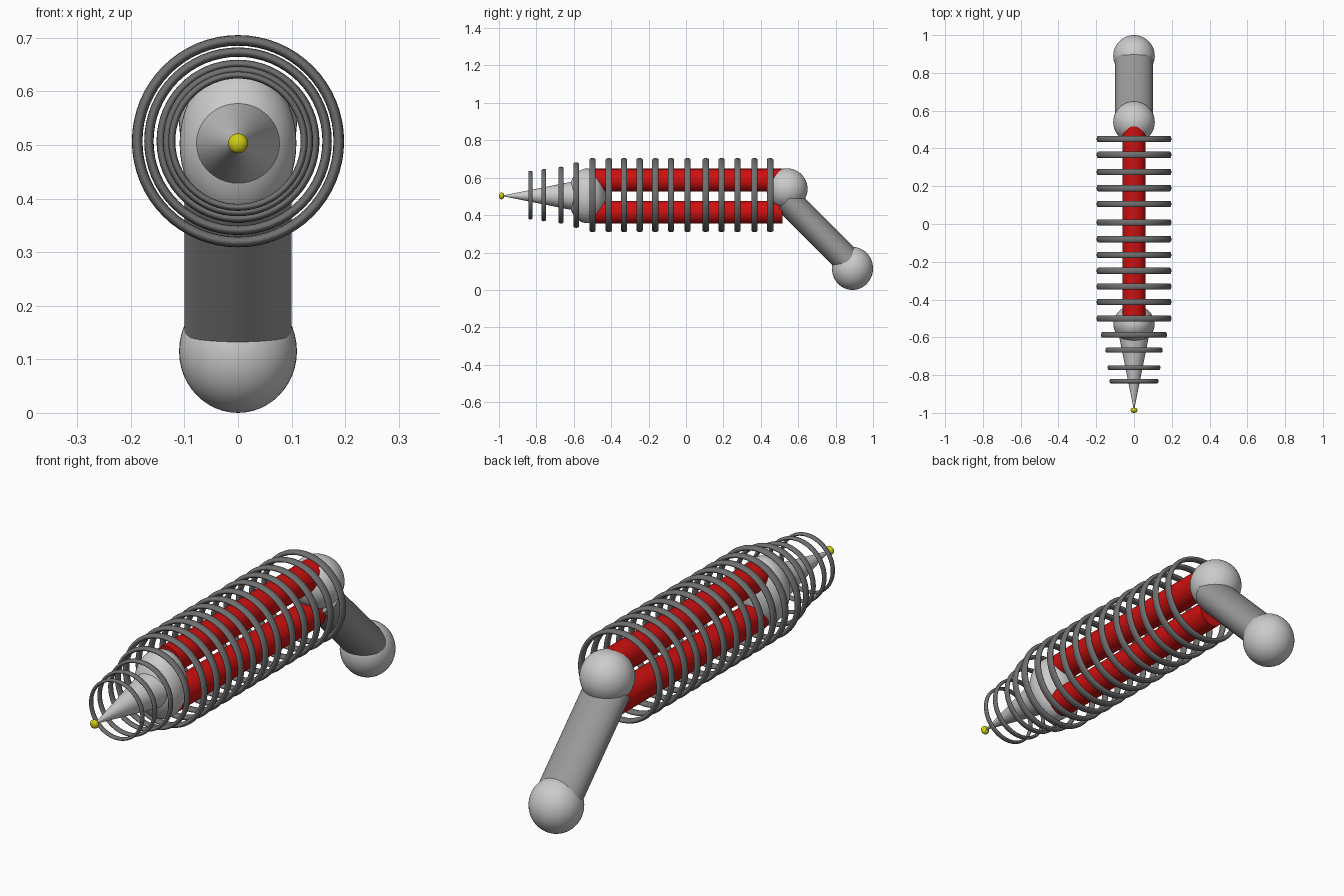
import bpy, math
from mathutils import Vector

if "Cube" in bpy.data.objects:
    bpy.data.objects.remove(bpy.data.objects["Cube"])


def material(name, rgb):
    m = bpy.data.materials.new(name)
    m.diffuse_color = (*rgb, 1)
    m.use_nodes = True
    m.node_tree.nodes["Principled BSDF"].inputs["Base Color"].default_value = m.diffuse_color
    return m


LIGHT = material("light_grey", (0.60, 0.60, 0.60))
MID = material("mid_grey", (0.32, 0.32, 0.32))
DARK = material("dark_grey", (0.16, 0.16, 0.16))
RED = material("red", (0.62, 0.005, 0.005))
YELLOW = material("yellow", (0.62, 0.60, 0.005))


def finish(name, mat, scale=(1, 1, 1)):
    ob = bpy.context.object
    ob.name = name
    ob.scale = scale
    ob.data.materials.append(mat)
    bpy.ops.object.shade_smooth_by_angle(angle=math.radians(40))
    return ob


def ball(name, loc, radii, mat):
    bpy.ops.mesh.primitive_uv_sphere_add(segments=48, ring_count=24, location=loc)
    finish(name, mat, radii)


def rod(name, a, b, r1, r2, mat, flat=1.0):
    # tapered rod from a to b in the x = const plane; flat squashes it across x
    a, b = Vector(a), Vector(b)
    d = b - a
    tilt = math.atan2(-d.y, d.z)
    bpy.ops.mesh.primitive_cone_add(vertices=48, radius1=r1, radius2=r2, depth=d.length,
                                    location=(a + b) / 2, rotation=(tilt, 0, 0))
    finish(name, mat, (1, flat, 1))


# nose, cone and front body
ball("nose_tip", (0, -0.986, 0.503), (0.0185, 0.014, 0.0185), YELLOW)
rod("front_cone", (0, -0.60, 0.503), (0, -0.985, 0.503), 0.0775, 0.001, LIGHT)
ball("front_body", (0, -0.53, 0.503), (0.109, 0.10, 0.146), LIGHT)

# twin red core rods
for name, z in (("upper_core", 0.587), ("lower_core", 0.415)):
    rod(name, (0, -0.485, z), (0, 0.515, z), 0.061, 0.061, RED)

# rear joint, slanted flattened handle and end ball
ball("rear_joint", (0, 0.54, 0.54), (0.11, 0.11, 0.11), LIGHT)
rod("handle", (0, 0.54, 0.48), (0, 0.87, 0.15), 0.10, 0.10, MID, 0.75)
ball("end_ball", (0, 0.89, 0.115), (0.11, 0.11, 0.115), LIGHT)

# coil rings: twelve large, then four shrinking toward the nose
ys = [0.45, 0.366, 0.275, 0.19, 0.106, 0.008, -0.08, -0.164, -0.248, -0.331,
      -0.413, -0.50, -0.587, -0.668, -0.76, -0.832]
sizes = [0.198] * 12 + [0.175, 0.152, 0.14, 0.13]
for i, (y, r) in enumerate(zip(ys, sizes)):
    bpy.ops.mesh.primitive_torus_add(location=(0, y, 0.507), rotation=(math.pi / 2, 0, 0),
                                     major_radius=r * 0.95, minor_radius=r * 0.05,
                                     major_segments=64, minor_segments=14)
    finish(f"coil_ring_{i + 1}", DARK, (1, 1, 1.75))
